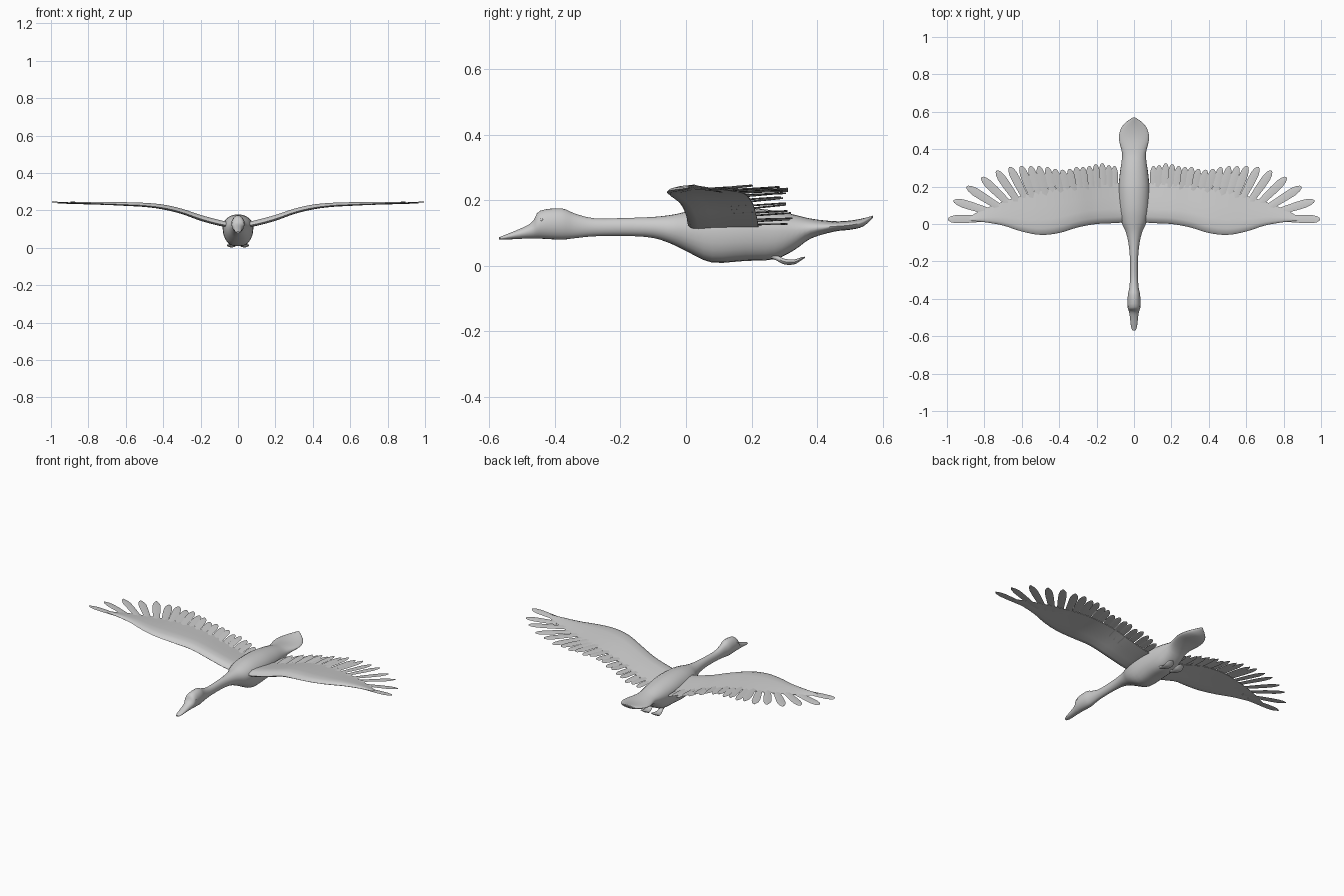
import bpy, math
from mathutils import Vector

old = bpy.data.objects.get("Cube")
if old:
    bpy.data.objects.remove(old, do_unlink=True)

grey = bpy.data.materials.new("plain grey")
grey.use_nodes = True
COLOUR = (0.6, 0.6, 0.6, 1)
grey.diffuse_color = COLOUR
grey.node_tree.nodes["Principled BSDF"].inputs["Base Color"].default_value = COLOUR


def make(name, verts, faces, angle=50):
    mesh = bpy.data.meshes.new(name)
    mesh.from_pydata(verts, [], faces)
    mesh.materials.append(grey)
    obj = bpy.data.objects.new(name, mesh)
    bpy.context.collection.objects.link(obj)
    bpy.ops.object.select_all(action='DESELECT')
    obj.select_set(True)
    bpy.context.view_layer.objects.active = obj
    bpy.ops.object.mode_set(mode='EDIT')
    bpy.ops.mesh.select_all(action='SELECT')
    bpy.ops.mesh.normals_make_consistent(inside=False)
    bpy.ops.object.mode_set(mode='OBJECT')
    bpy.ops.object.shade_smooth_by_angle(angle=math.radians(angle))
    return obj


def smooth(rows, steps):
    """Catmull-Rom curve through rows of numbers."""
    out = []
    for i in range(len(rows) - 1):
        quad = (rows[max(i - 1, 0)], rows[i], rows[i + 1], rows[min(i + 2, len(rows) - 1)])
        for s in range(steps):
            t = s / steps
            out.append([b + t * (c - a) / 2 + t * t * (a - 2.5 * b + 2 * c - d / 2)
                        + t ** 3 * (1.5 * (b - c) + (d - a) / 2) for a, b, c, d in zip(*quad)])
    return out + [list(rows[-1])]


def loft(name, rings, angle=50):
    n = len(rings[0])
    verts = [p for ring in rings for p in ring]
    faces = [(r * n + i, r * n + (i + 1) % n, (r + 1) * n + (i + 1) % n, (r + 1) * n + i)
             for r in range(len(rings) - 1) for i in range(n)]
    faces += [tuple(range(n)), tuple(range(len(verts) - n, len(verts)))]
    return make(name, verts, faces, angle)


def lookup(table, x):
    """Linear reading of a smoothed table whose first column is x."""
    for a, b in zip(table, table[1:]):
        if x <= b[0]:
            t = max(0, (x - a[0]) / (b[0] - a[0]))
            return [p + t * (q - p) for p, q in zip(a, b)]
    return table[-1]


# Body, neck, head and tail: y, top, bottom, half width
BODY = [(-.57, .087, .08, .008), (-.55, .095, .08, .016), (-.49, .12, .083, .023),
        (-.465, .138, .083, .028), (-.445, .168, .083, .034), (-.38, .175, .08, .033),
        (-.34, .16, .084, .025), (-.28, .145, .09, .021), (-.18, .146, .091, .022),
        (-.1, .149, .085, .03), (-.04, .156, .065, .045), (.01, .167, .04, .067),
        (.08, .178, .01, .08), (.18, .178, .015, .083), (.27, .168, .02, .076),
        (.33, .156, .048, .067), (.38, .144, .083, .064), (.45, .136, .104, .08),
        (.5, .138, .11, .074), (.54, .145, .12, .048), (.57, .153, .147, .005)]
rings = []
for y, top, bottom, half in smooth(BODY, 3):
    ring = []
    flat = max(0, min(1, (y + .05) / .1, (.38 - y) / .08))
    for k in range(24):
        a = math.tau * k / 24
        c, s = math.cos(a), math.sin(a)
        # The belly is boxier than the back
        px = math.copysign(abs(c) ** (1 - .3 * flat * (s < 0)), c)
        mid = top + (bottom - top) * (.5 - .08 * flat)
        pz = mid + (s * (top - mid) if s > 0
                    else -abs(s) ** (1 - .3 * flat) * (mid - bottom))
        ring.append((half * px * (1 - .15 * flat * max(0, -s)), y, pz))
    rings.append(ring)
loft("body", rings)

# Wing: x, leading edge y, height, trailing edge y, thickness
WING = smooth([(.04, .01, .118, .22, .022), (.1, .005, .128, .22, .024), (.2, .0, .155, .215, .024),
               (.3, -.018, .19, .205, .022), (.4, -.048, .214, .19, .02), (.5, -.058, .226, .175, .017),
               (.6, -.04, .231, .15, .015), (.7, -.008, .235, .12, .012), (.8, .01, .239, .08, .008),
               (.88, .018, .241, .04, .004)], 4)

# Feather tips: x, y, and feather bases: x, y
FEATHERS = [(.105, .31, .1, .14), (.135, .315, .128, .14), (.17, .325, .16, .14), (.205, .32, .19, .14),
            (.24, .31, .22, .14), (.275, .305, .25, .14), (.31, .305, .28, .14), (.345, .295, .31, .13),
            (.385, .29, .345, .13), (.425, .295, .38, .12), (.465, .305, .42, .11), (.51, .31, .455, .1),
            (.555, .31, .49, .1), (.605, .31, .525, .1), (.665, .305, .56, .1), (.735, .285, .6, .09),
            (.815, .25, .64, .08), (.895, .2, .68, .065), (.965, .125, .72, .05), (.995, .025, .77, .03)]
# Position along the feather and its share of full width
OUTLINE = [(0, .75), (.3, .85), (.6, 1), (.8, 1), (.92, .75), (.98, .4), (1, .08)]


def build_wing(side, label):
    rings = []
    for x, lead, z, trail, thick in WING:
        ring = []
        for u, v in ((0, 0), (.04, .5), (.15, .9), (.35, .85), (.65, .5), (1, .08),
                     (1, -.08), (.65, -.15), (.35, -.25), (.15, -.4), (.04, -.3)):
            ring.append((side * x, lead + u * (trail - lead), z + v * thick - .004 * u))
        rings.append(ring)
    loft(label + "_wing", rings)

    verts, faces = [], []
    for i, (tx, ty, bx, by) in enumerate(FEATHERS):
        base, tip = Vector((bx, by)), Vector((tx, ty))
        along = (tip - base).normalized()
        across = Vector((along.y, -along.x))
        width = .0175 + .0045 * min(1, i / 14)
        z0 = lookup(WING, bx)[2] - .004
        z1 = lookup(WING, tx)[2] + (.004 if i % 2 else -.002)
        start = len(verts)
        for t, w in OUTLINE:
            for s, lift in ((-1, -.002), (0, .003), (1, .002), (0, -.001)):
                p = base.lerp(tip, t) + across * (s * w * width)
                verts.append((side * p.x, p.y, z0 + t * (z1 - z0) + lift))
        for r in range(len(OUTLINE) - 1):
            for k in range(4):
                a, b = start + r * 4 + k, start + r * 4 + (k + 1) % 4
                faces.append((a, b, b + 4, a + 4))
        faces += [tuple(range(start, start + 4)), tuple(range(len(verts) - 4, len(verts)))]
    make(label + "_flight_feathers", verts, faces, 40)


def build_foot(side, label):
    # Tucked foot: y, height, half width, half thickness
    path = smooth([(.24, .04, .009, .009), (.275, .025, .01, .009), (.3, .013, .017, .009),
                   (.33, .012, .025, .008), (.35, .021, .02, .005), (.362, .026, .008, .002)], 3)
    loft(label + "_foot", [[(side * (.034 + w * math.cos(k * math.tau / 10)), y,
                             z + h * math.sin(k * math.tau / 10)) for k in range(10)]
                           for y, z, w, h in path])


def build_eye(side, label):
    bpy.ops.mesh.primitive_uv_sphere_add(segments=12, ring_count=8, radius=.005,
                                         location=(side * .029, -.44, .14))
    eye = bpy.context.object
    eye.name = label + "_eye"
    eye.data.materials.append(grey)
    bpy.ops.object.shade_smooth()


for side, label in ((1, "left"), (-1, "right")):
    build_wing(side, label)
    build_foot(side, label)
    build_eye(side, label)
